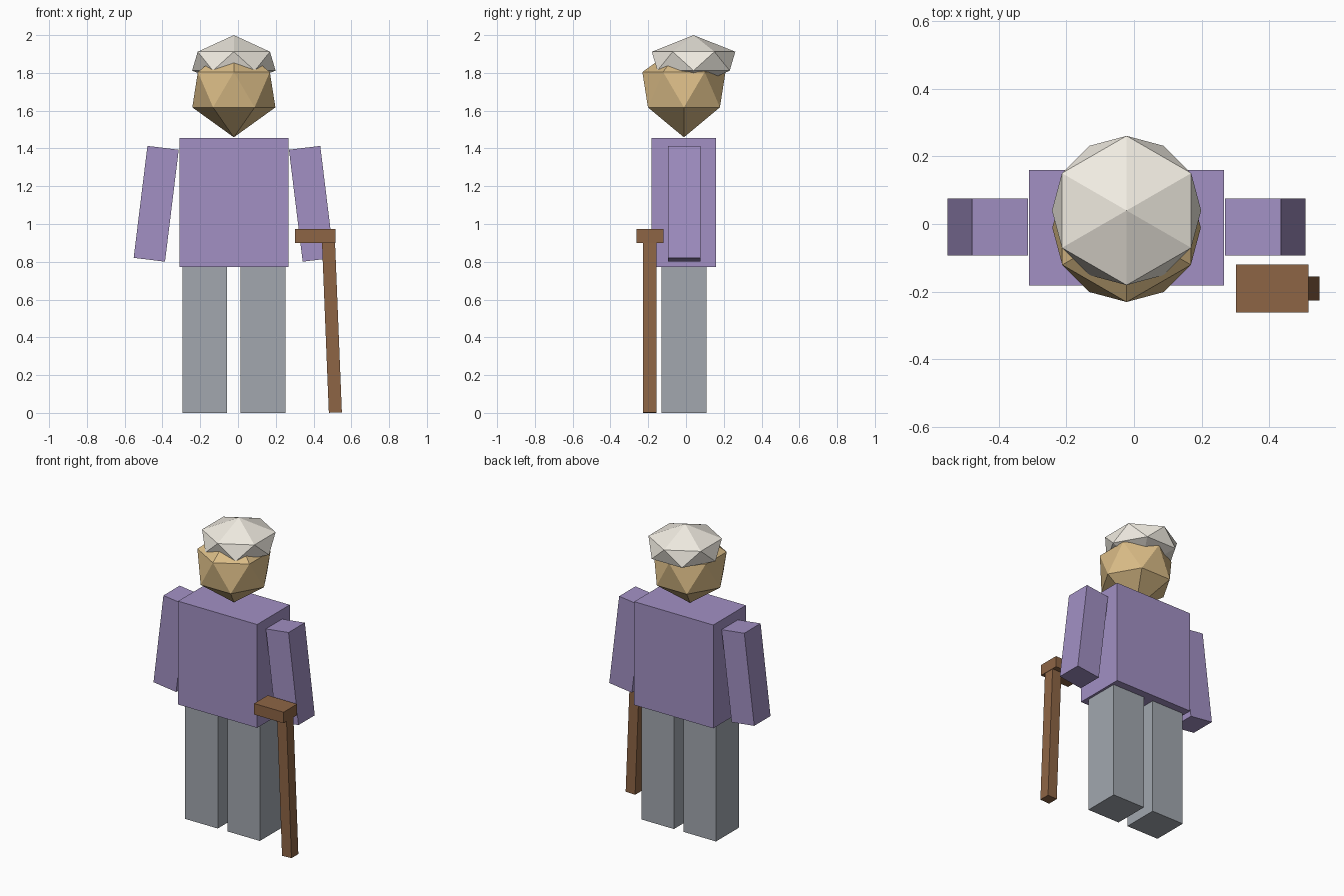
import bpy, bmesh, math
from mathutils import Matrix

if "Cube" in bpy.data.objects:
    bpy.data.objects.remove(bpy.data.objects["Cube"])

CX = -0.022  # centre line of the figure


def material(name, rgb):
    m = bpy.data.materials.new(name)
    m.diffuse_color = (*rgb, 1)
    m.use_nodes = True
    m.node_tree.nodes["Principled BSDF"].inputs["Base Color"].default_value = m.diffuse_color
    return m


CLOTH = material("purple_cloth", (0.36, 0.28, 0.55))
TROUSER = material("trouser_grey", (0.36, 0.39, 0.43))
SKIN = material("skin", (0.70, 0.50, 0.24))
HAIR = material("white_hair", (0.88, 0.84, 0.76))
WOOD = material("wood", (0.27, 0.13, 0.06))


def add_object(name, bm, mat, loc, tilt=0):
    bmesh.ops.recalc_face_normals(bm, faces=bm.faces)
    mesh = bpy.data.meshes.new(name)
    bm.to_mesh(mesh)
    bm.free()
    mesh.materials.append(mat)
    ob = bpy.data.objects.new(name, mesh)
    ob.location = loc
    ob.rotation_euler.y = math.radians(tilt)
    bpy.context.collection.objects.link(ob)
    return ob


def box(name, loc, size, mat, tilt=0):
    bm = bmesh.new()
    bmesh.ops.create_cube(bm, size=1, matrix=Matrix.Diagonal((*size, 1)))
    return add_object(name, bm, mat, loc, tilt)


def gem(name, loc, radius, half_height, ring, mat, n=6):
    """Faceted ball: two poles and two staggered six-point rings."""
    bm = bmesh.new()
    top = bm.verts.new((0, 0, half_height))
    bottom = bm.verts.new((0, 0, -half_height))

    def circle(start, z):
        angles = [start + i * math.tau / n for i in range(n)]
        return [bm.verts.new((radius * math.cos(a), radius * math.sin(a), z)) for a in angles]

    lower = circle(0, -ring)
    upper = circle(math.pi / n, ring)
    for i in range(n):
        j = (i + 1) % n
        bm.faces.new((top, upper[i], upper[j]))
        bm.faces.new((bottom, lower[j], lower[i]))
        bm.faces.new((lower[i], lower[j], upper[i]))
        bm.faces.new((upper[i], lower[j], upper[j]))
    return add_object(name, bm, mat, loc)


# Torso
box("torso", (CX, -0.011, 1.113), (0.578, 0.341, 0.683), CLOTH)

# Legs and arms on both sides
for side, s in (("left", 1), ("right", -1)):
    box(side + "_leg", (CX + s * 0.154, -0.011, 0.386), (0.238, 0.238, 0.772), TROUSER)
    box(side + "_arm", (CX + s * 0.411, -0.009, 1.107), (0.167, 0.17, 0.597), CLOTH, -s * 7)

# Head and hair
gem("head", (CX, -0.011, 1.711), 0.22, 0.252, 0.0935, SKIN)
gem("hair", (CX, 0.04, 1.862), 0.221, 0.138, 0.05, HAIR)

# Walking cane
box("cane_handle", (0.409, -0.191, 0.936), (0.215, 0.142, 0.073), WOOD)
box("cane_shaft", (0.4965, -0.191, 0.4715), (0.069, 0.072, 0.94), WOOD, -2.3)
